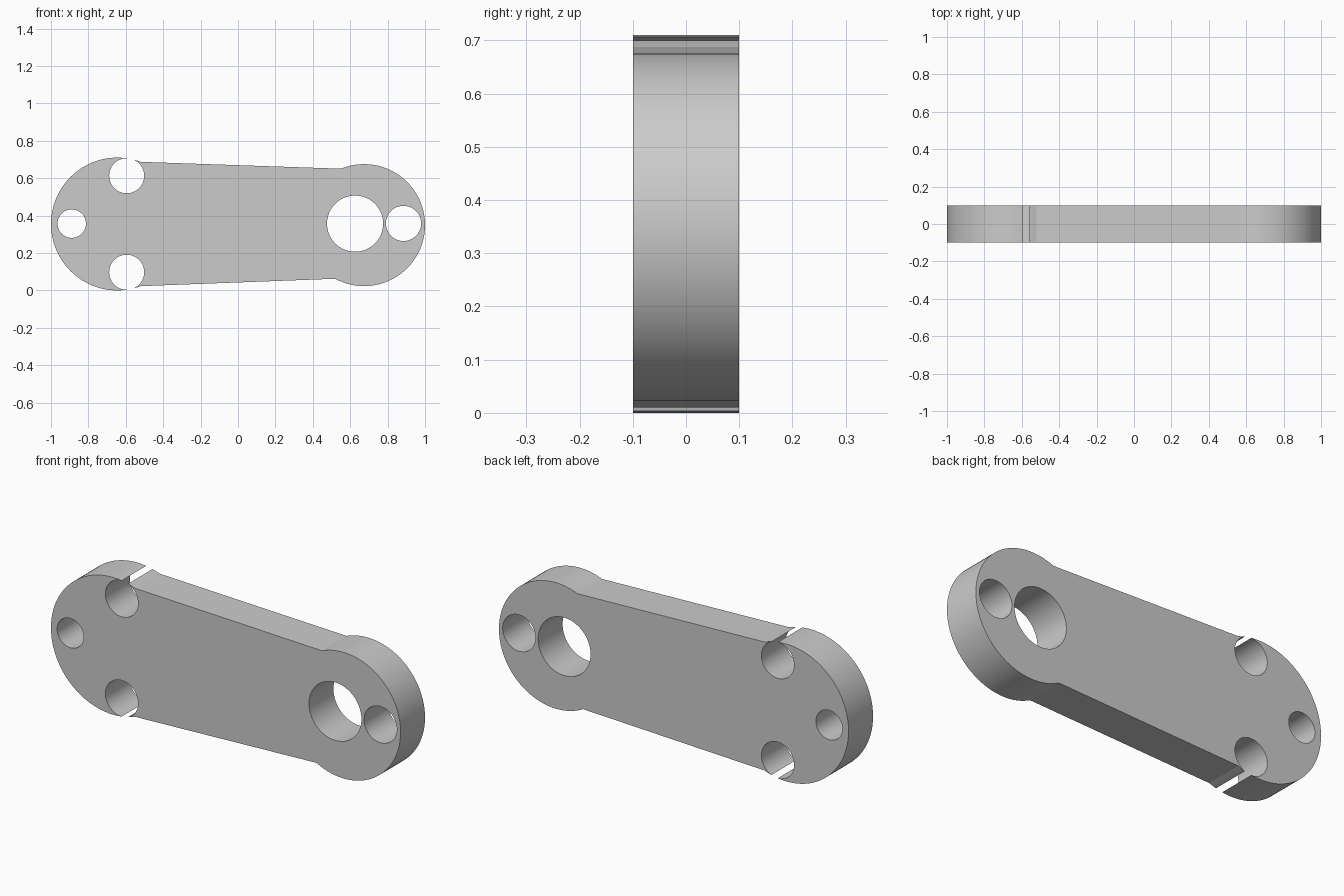
import bpy, bmesh
from math import radians, cos, sin, pi
from mathutils import Matrix

cube = bpy.data.objects.get("Cube")
if cube:
    bpy.data.objects.remove(cube, do_unlink=True)

HALF_DEPTH = 0.1
MID_Z = 0.355

grey = bpy.data.materials.new("plain grey")
grey.use_nodes = True
grey.diffuse_color = (0.6, 0.6, 0.6, 1)
grey.node_tree.nodes["Principled BSDF"].inputs["Base Color"].default_value = (0.6, 0.6, 0.6, 1)


def make_object(name, bm):
    bmesh.ops.recalc_face_normals(bm, faces=bm.faces)
    mesh = bpy.data.meshes.new(name)
    bm.to_mesh(mesh)
    bm.free()
    mesh.materials.append(grey)
    obj = bpy.data.objects.new(name, mesh)
    bpy.context.collection.objects.link(obj)
    return obj


def arc(x, z, radius, start, end, steps=72):
    """Points along an arc in the front plane, angles in degrees."""
    angles = [radians(start + (end - start) * i / steps) for i in range(steps + 1)]
    return [(x + radius * cos(a), z + radius * sin(a)) for a in angles]


# Link plate: two rounded ends joined by straight tapering edges
outline = arc(-0.645, MID_Z, 0.355, 69.4, 290.6)
outline += arc(0.674, 0.349, 0.326, -118.4, 112.3)
bm = bmesh.new()
front = bm.faces.new([bm.verts.new((x, -HALF_DEPTH, z)) for x, z in outline])
grown = bmesh.ops.extrude_face_region(bm, geom=[front])["geom"]
bmesh.ops.translate(bm, vec=(0, 2 * HALF_DEPTH, 0),
                    verts=[v for v in grown if isinstance(v, bmesh.types.BMVert)])
plate = make_object("link_plate", bm)

# Bores: x, z and radius; the pair near the edge breaks through the rim
bores = {
    "end_bore": (-0.889, 0.357, 0.076),
    "upper_bore": (-0.595, MID_Z + 0.258, 0.0935),
    "lower_bore": (-0.595, MID_Z - 0.258, 0.0935),
    "main_bore": (0.626, 0.357, 0.15),
    "outer_bore": (0.885, 0.358, 0.094),
}
bpy.context.view_layer.objects.active = plate
for name, (x, z, radius) in bores.items():
    bm = bmesh.new()
    bmesh.ops.create_cone(bm, cap_ends=True, segments=96, radius1=radius, radius2=radius, depth=0.5,
                          matrix=Matrix.Translation((x, 0, z)) @ Matrix.Rotation(pi / 2, 4, "X"))
    cutter = make_object(name + "_cutter", bm)
    cutter.hide_render = True
    cut = plate.modifiers.new(name, "BOOLEAN")
    cut.operation = "DIFFERENCE"
    cut.solver = "EXACT"
    cut.object = cutter
    bpy.ops.object.modifier_apply(modifier=cut.name)
    bpy.data.objects.remove(cutter, do_unlink=True)

# Smooth round walls with crisp rims
bpy.ops.object.select_all(action="DESELECT")
plate.select_set(True)
bpy.ops.object.shade_smooth_by_angle(angle=radians(15))
